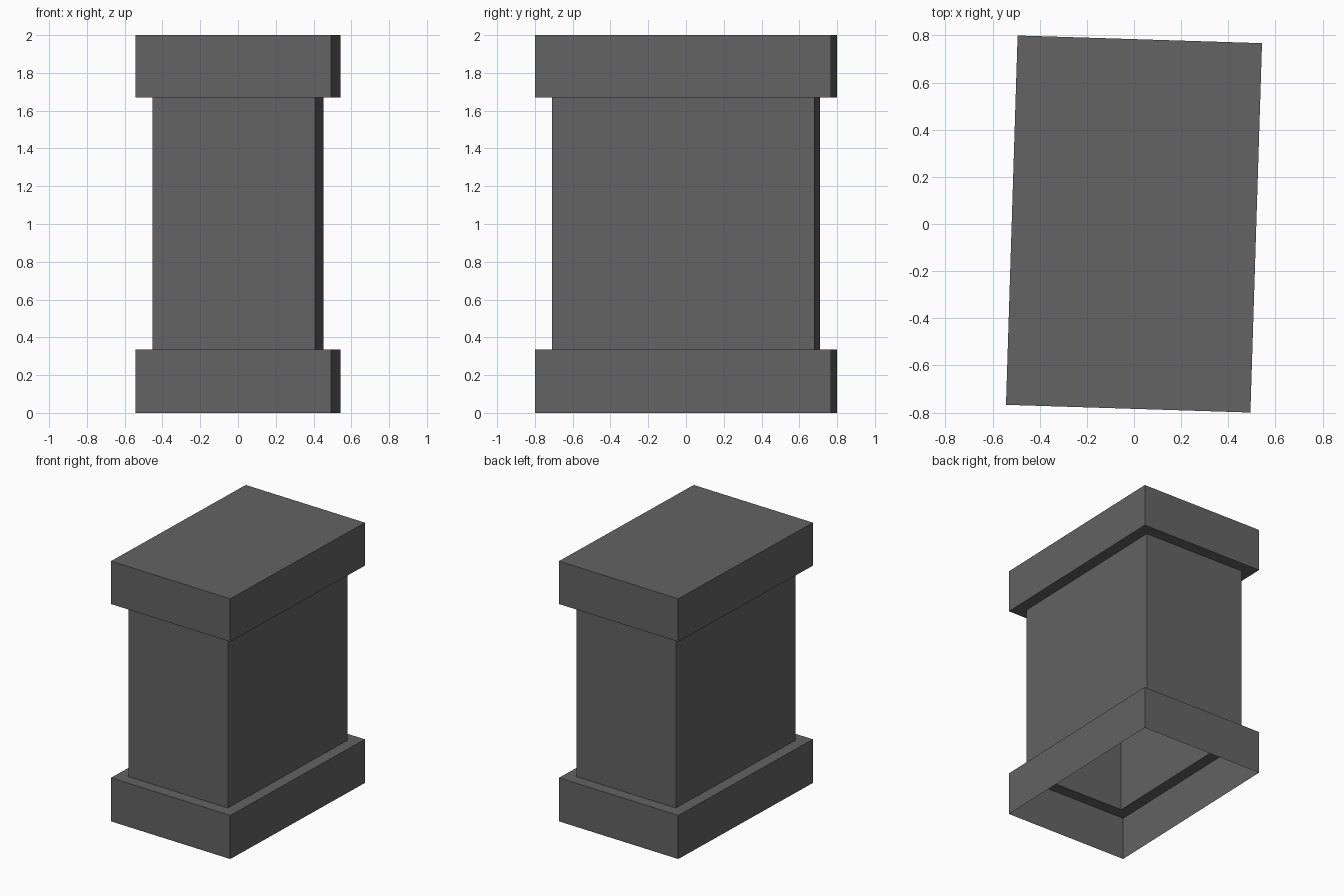
import bpy
import bmesh
import math
from mathutils import Matrix

cube = bpy.data.objects.get("Cube")
if cube:
    bpy.data.objects.remove(cube, do_unlink=True)

TURN = Matrix.Rotation(math.radians(-1.8), 4, 'Z')
OUTER = (1.037, 1.567)   # plinth and cap footprint
INNER = (0.862, 1.39)    # shaft footprint
LOW, HIGH, TOP = 0.335, 1.67, 2.0

stone = bpy.data.materials.new("dark grey stone")
stone.use_nodes = True
colour = (0.125, 0.125, 0.125, 1)
stone.diffuse_color = colour
stone.node_tree.nodes["Principled BSDF"].inputs["Base Color"].default_value = colour


def shell(name, levels, close_top=False):
    """Open rectangular shell through a list of (footprint, height) loops."""
    bm = bmesh.new()
    loops = []
    for (w, d), z in levels:
        loops.append([bm.verts.new((sx * w / 2, sy * d / 2, z))
                      for sx, sy in ((-1, -1), (1, -1), (1, 1), (-1, 1))])
    for a, b in zip(loops, loops[1:]):
        for i in range(4):
            j = (i + 1) % 4
            bm.faces.new((a[i], a[j], b[j], b[i]))
    if close_top:
        bm.faces.new(loops[-1])
    bm.transform(TURN)
    mesh = bpy.data.meshes.new(name)
    bm.to_mesh(mesh)
    bm.free()
    mesh.materials.append(stone)
    obj = bpy.data.objects.new(name, mesh)
    bpy.context.collection.objects.link(obj)


# Hollow plinth: skirt and top ledge, open below
shell("plinth", [(OUTER, 0), (OUTER, LOW), (INNER, LOW)])
# Hollow shaft
shell("shaft", [(INNER, LOW), (INNER, HIGH)])
# Cap: underside ledge, sides and closed top
shell("cap", [(INNER, HIGH), (OUTER, HIGH), (OUTER, TOP)], close_top=True)
